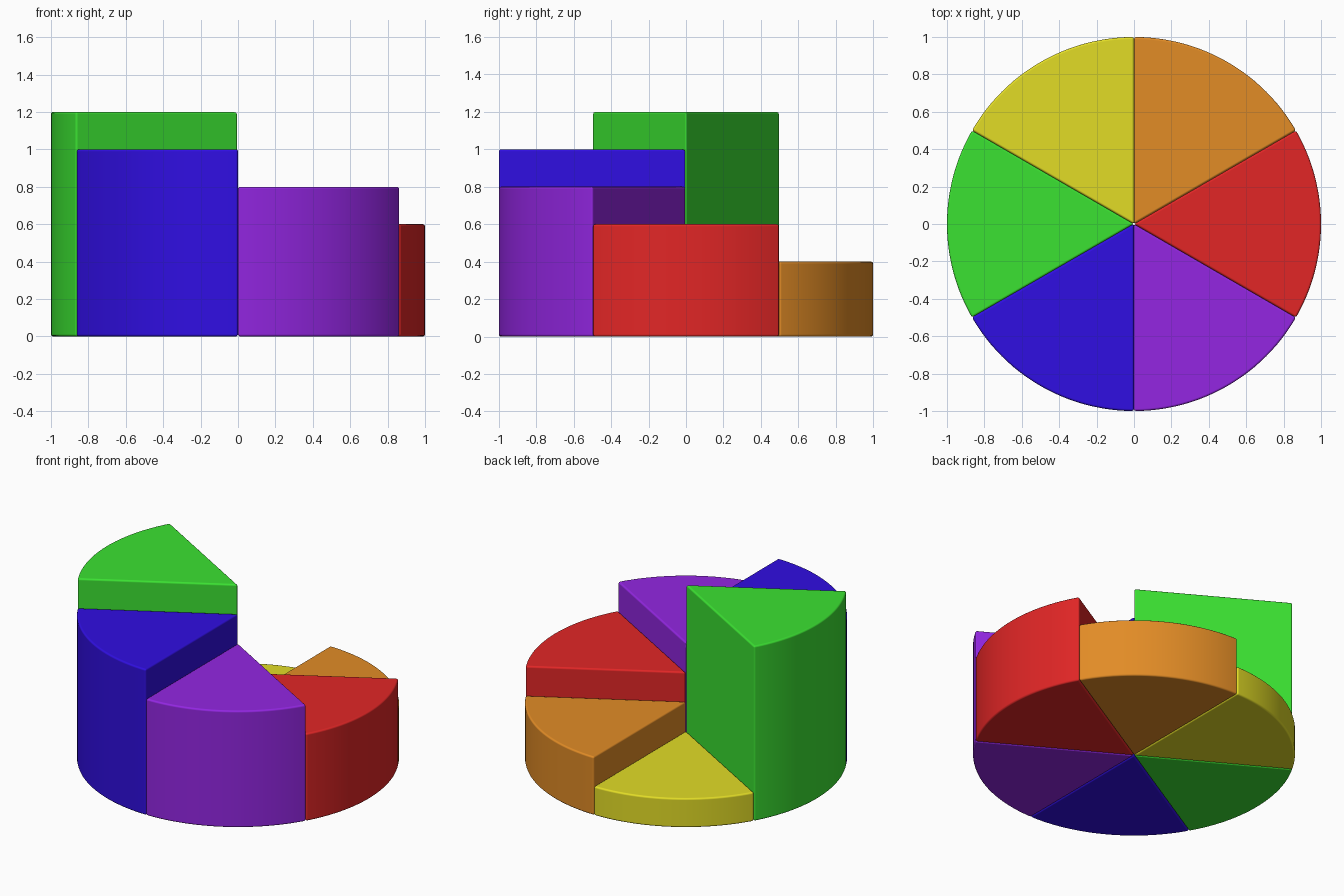
import bpy, bmesh, math

if "Cube" in bpy.data.objects:
    bpy.data.objects.remove(bpy.data.objects["Cube"])

RADIUS = 1.0
ARC_STEPS = 24


def linear(c):
    c /= 255
    return c / 12.92 if c <= 0.04045 else ((c + 0.055) / 1.055) ** 2.4


def wedge(name, start_deg, height, rgb):
    """Extruded 60 degree pie slice with softly rounded edges."""
    bm = bmesh.new()
    outline = [bm.verts.new((0, 0, 0))]
    for i in range(ARC_STEPS + 1):
        a = math.radians(start_deg + 60 * i / ARC_STEPS)
        outline.append(bm.verts.new((RADIUS * math.cos(a), RADIUS * math.sin(a), 0)))
    base = bm.faces.new(outline)
    top = bmesh.ops.extrude_face_region(bm, geom=[base])["geom"]
    bmesh.ops.translate(bm, vec=(0, 0, height),
                        verts=[v for v in top if isinstance(v, bmesh.types.BMVert)])
    bmesh.ops.recalc_face_normals(bm, faces=bm.faces)
    mesh = bpy.data.meshes.new(name)
    bm.to_mesh(mesh)
    bm.free()

    obj = bpy.data.objects.new(name, mesh)
    bpy.context.collection.objects.link(obj)
    mat = bpy.data.materials.new(name.split("_")[0])
    mat.diffuse_color = (*[linear(c) for c in rgb], 1)
    mat.use_nodes = True
    mat.node_tree.nodes["Principled BSDF"].inputs["Base Color"].default_value = mat.diffuse_color
    mesh.materials.append(mat)

    # Small rounded edge on every sharp corner
    bevel = obj.modifiers.new("rounded_edges", "BEVEL")
    bevel.width = 0.012
    bevel.segments = 3
    bevel.limit_method = "ANGLE"
    bevel.angle_limit = math.radians(30)
    bevel.harden_normals = True

    bpy.ops.object.select_all(action="DESELECT")
    obj.select_set(True)
    bpy.context.view_layer.objects.active = obj
    bpy.ops.object.shade_smooth()


# Slices climb clockwise from the lowest to the tallest
slices = [
    ("yellow", (226, 220, 38)),
    ("orange", (226, 140, 38)),
    ("red", (226, 38, 38)),
    ("purple", (147, 38, 226)),
    ("blue", (48, 14, 226)),
    ("green", (59, 226, 50)),
]
for i, (colour, rgb) in enumerate(slices):
    wedge(colour + "_slice", 90 - 60 * i, 0.2 * (i + 1), rgb)
